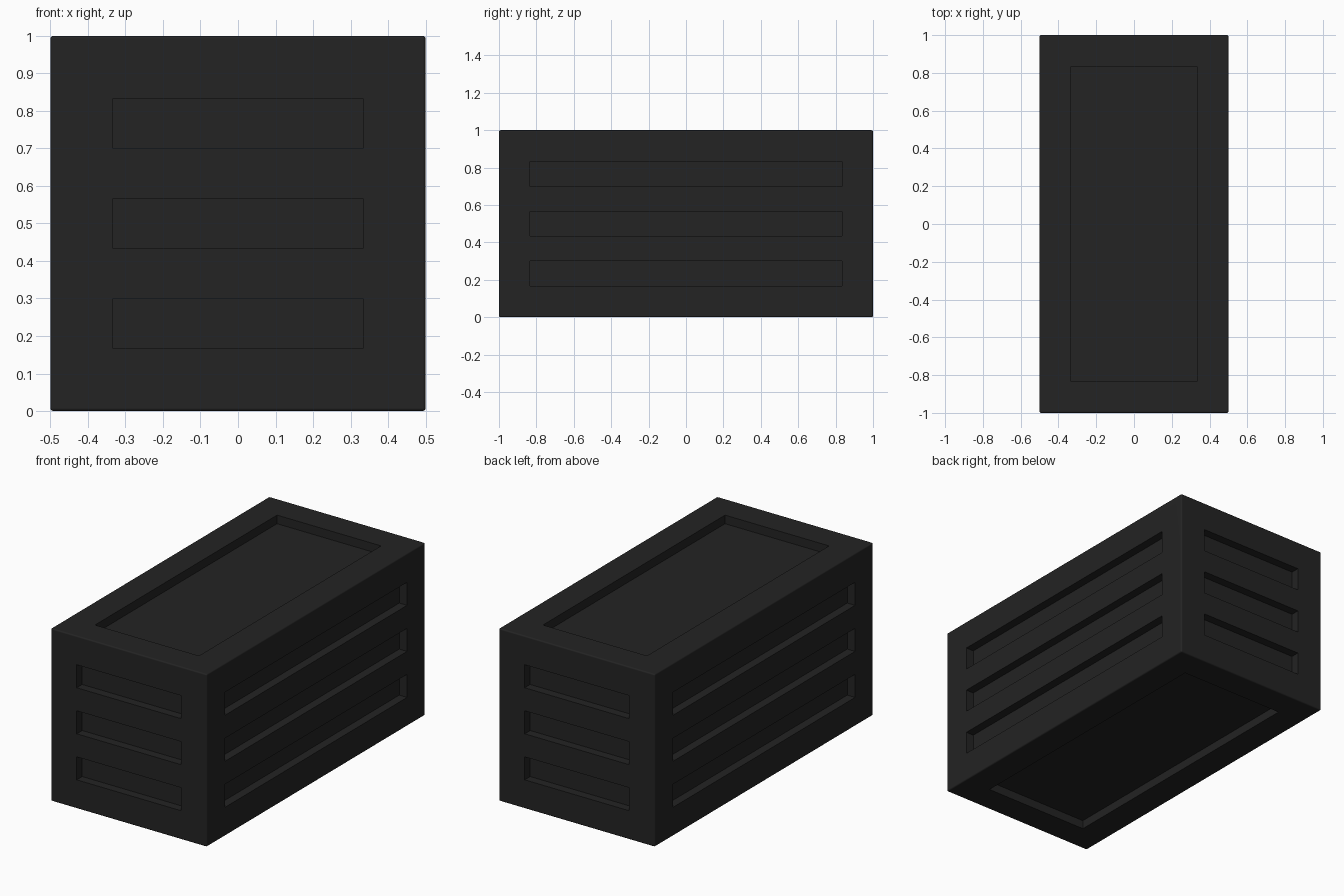
import bpy, bmesh, math
from mathutils import Matrix, Vector

if "Cube" in bpy.data.objects:
    bpy.data.objects.remove(bpy.data.objects["Cube"])

DEPTH = 0.05          # recess depth
HALF = Vector((0.5, 1.0, 0.5))


def add_box(bm, centre, size):
    bmesh.ops.create_cube(bm, size=1.0, matrix=Matrix.Translation(centre) @ Matrix.Diagonal((*size, 1.0)))


def make_object(name, bm):
    mesh = bpy.data.meshes.new(name)
    bm.to_mesh(mesh)
    bm.free()
    obj = bpy.data.objects.new(name, mesh)
    bpy.context.collection.objects.link(obj)
    return obj


charcoal = bpy.data.materials.new("charcoal")
charcoal.diffuse_color = (0.017, 0.017, 0.017, 1.0)
charcoal.use_nodes = True
charcoal.node_tree.nodes["Principled BSDF"].inputs["Base Color"].default_value = charcoal.diffuse_color

# Main block with slightly rounded edges
bm = bmesh.new()
add_box(bm, (0, 0, 0.5), HALF * 2)
bmesh.ops.bevel(bm, geom=bm.edges[:], offset=0.008, segments=3, profile=0.5, affect='EDGES')
block = make_object("crate_block", bm)
block.data.materials.append(charcoal)

# Cutter: three slots on every side, one large panel on top and bottom
bm = bmesh.new()
for s in (-1, 1):
    for z in (0.2333, 0.5, 0.7667):
        add_box(bm, (s * HALF.x, 0, z), (2 * DEPTH, 1.6667, 0.1333))
        add_box(bm, (0, s * HALF.y, z), (0.6667, 2 * DEPTH, 0.1333))
    add_box(bm, (0, 0, 0.5 + s * HALF.z), (0.6667, 1.6667, 2 * DEPTH))
cutter = make_object("recess_cutter", bm)
cutter.data.materials.append(charcoal)
cutter.hide_render = True

# Cut the recesses and keep the result as plain mesh
cut = block.modifiers.new("recesses", 'BOOLEAN')
cut.operation = 'DIFFERENCE'
cut.solver = 'EXACT'
cut.object = cutter
bpy.context.view_layer.objects.active = block
block.select_set(True)
bpy.ops.object.modifier_apply(modifier=cut.name)
bpy.data.objects.remove(cutter)

# Smooth the rounded edges, keep recess edges crisp
bpy.ops.object.shade_smooth_by_angle(angle=math.radians(40))
weighted = block.modifiers.new("flat_panels", 'WEIGHTED_NORMAL')
weighted.keep_sharp = True
